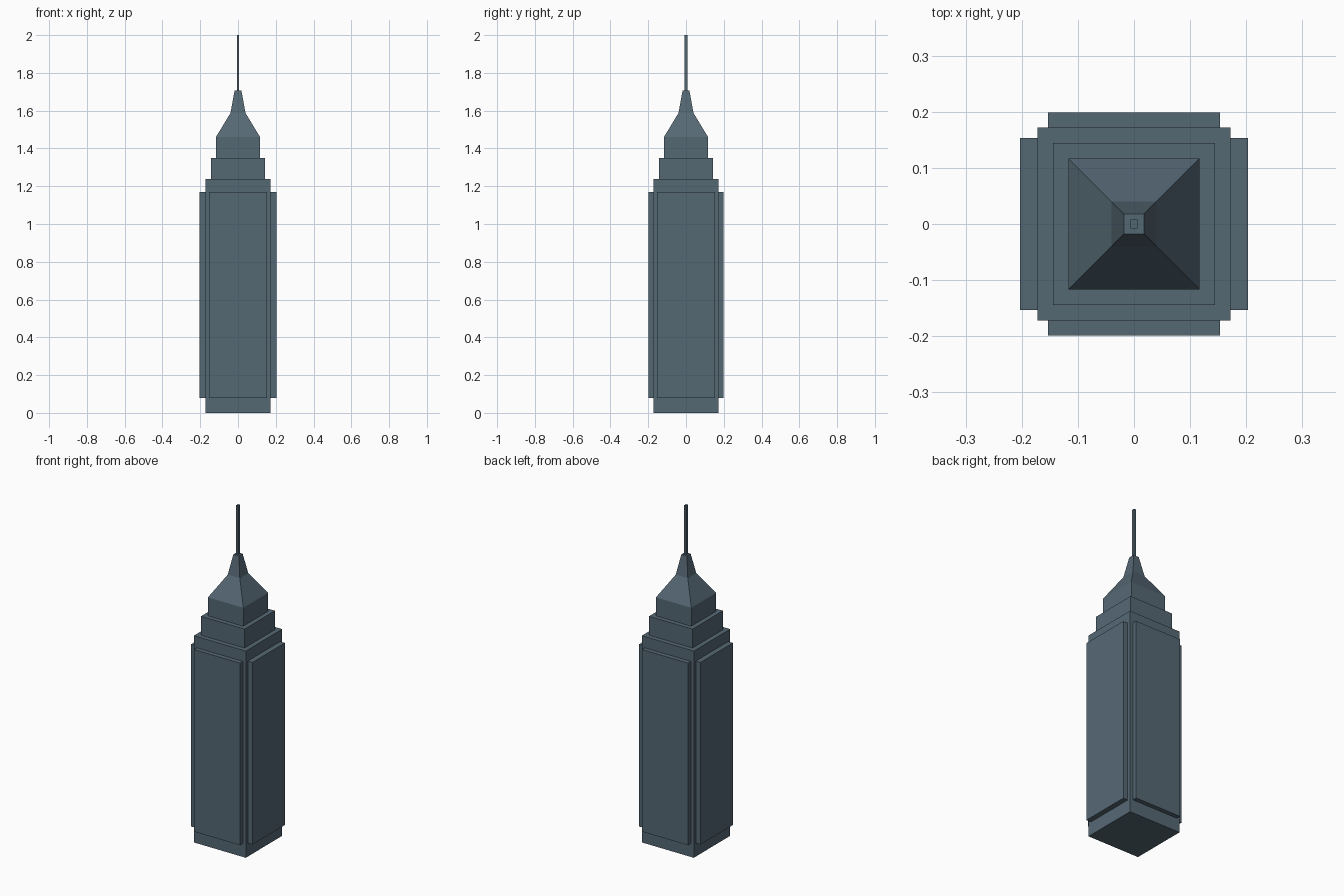
import bpy
import bmesh

if "Cube" in bpy.data.objects:
    bpy.data.objects.remove(bpy.data.objects["Cube"])

# Single slate colour for the whole tower
slate = bpy.data.materials.new("slate_blue_grey")
slate.diffuse_color = (0.091, 0.138, 0.175, 1.0)
slate.use_nodes = True
slate.node_tree.nodes["Principled BSDF"].inputs["Base Color"].default_value = slate.diffuse_color


def finish(name, bm):
    bmesh.ops.recalc_face_normals(bm, faces=bm.faces)
    mesh = bpy.data.meshes.new(name)
    bm.to_mesh(mesh)
    bm.free()
    mesh.materials.append(slate)
    obj = bpy.data.objects.new(name, mesh)
    bpy.context.collection.objects.link(obj)
    return obj


def stack(name, profile):
    """Closed solid from rectangular rings (half x, half y, z)."""
    bm = bmesh.new()
    rings = [[bm.verts.new((sx * hx, sy * hy, z))
              for sx, sy in ((-1, -1), (1, -1), (1, 1), (-1, 1))]
             for hx, hy, z in profile]
    for low, high in zip(rings, rings[1:]):
        for i in range(4):
            j = (i + 1) % 4
            bm.faces.new((low[i], low[j], high[j], high[i]))
    bm.faces.new(rings[0][::-1])
    bm.faces.new(rings[-1])
    return finish(name, bm)


def box(name, x0, x1, y0, y1, z0, z1):
    bm = bmesh.new()
    bmesh.ops.create_cube(bm, size=1)
    for v in bm.verts:
        v.co = (x1 if v.co.x > 0 else x0,
                y1 if v.co.y > 0 else y0,
                z1 if v.co.z > 0 else z0)
    return finish(name, bm)


# Shaft, two setbacks and the tapering crown
MAIN, MID, TOP = 0.172, 0.144, 0.117
stack("tower_body", [(h, h, z) for h, z in (
    (MAIN, 0), (MAIN, 1.237),
    (MID, 1.237), (MID, 1.35),
    (TOP, 1.35), (TOP, 1.46),
    (0.04, 1.587), (0.018, 1.706))])

# Raised facade panels on all four sides
Z0, Z1, W = 0.08, 1.17, 0.153
for s, side in ((-1, "left"), (1, "right")):
    a, b = sorted((s * 0.17, s * 0.203))
    box(side + "_panel", a, b, -W, W, Z0, Z1)
for s, side in ((-1, "front"), (1, "back")):
    a, b = sorted((s * 0.17, s * 0.199))
    box(side + "_panel", -W, W, a, b, Z0, Z1)

# Thin mast
stack("mast", [(0.006, 0.008, 1.70), (0.006, 0.008, 2.0)])
